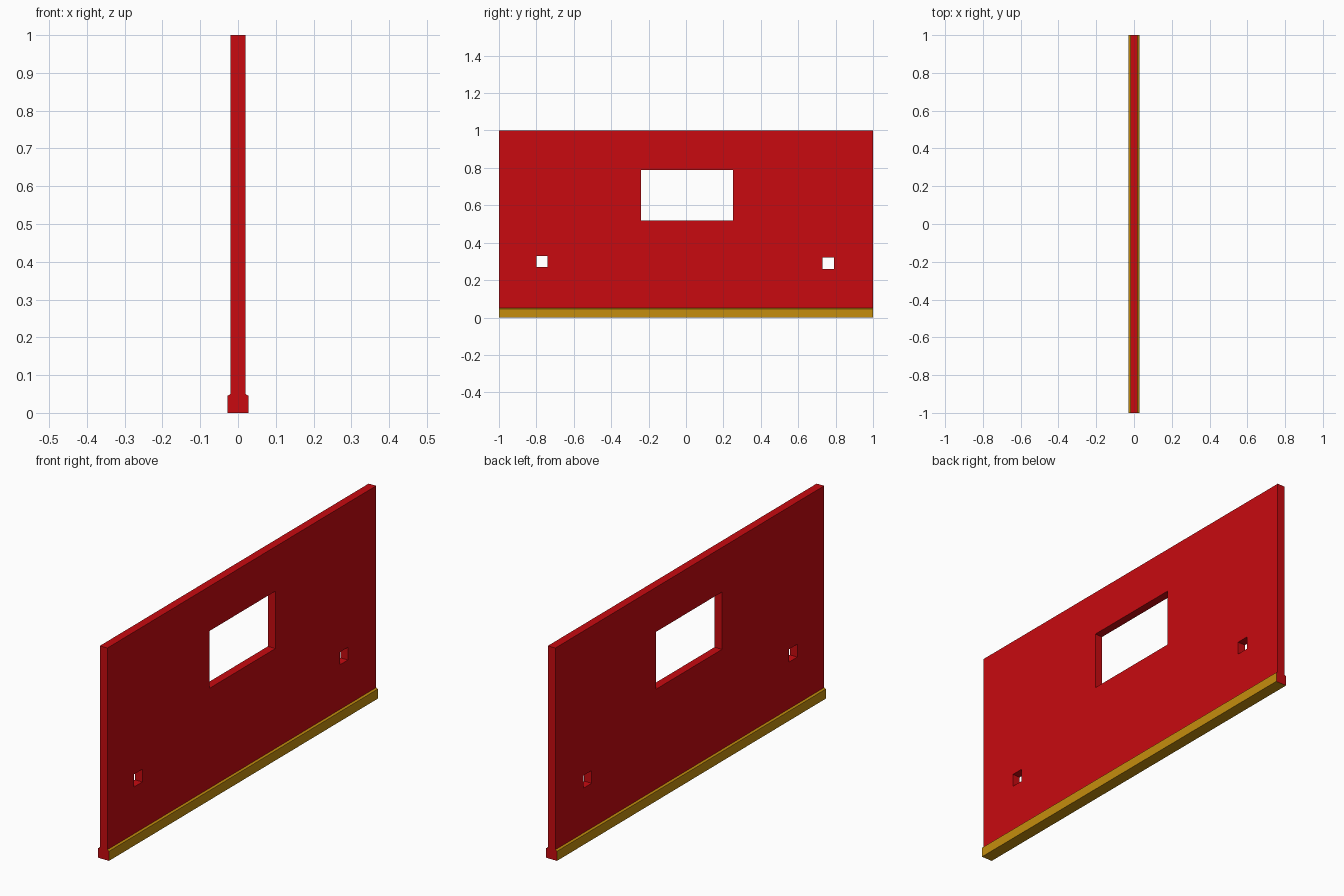
import bpy
import bmesh

if "Cube" in bpy.data.objects:
    bpy.data.objects.remove(bpy.data.objects["Cube"])


def material(name, color):
    m = bpy.data.materials.new(name)
    m.diffuse_color = color
    m.use_nodes = True
    m.node_tree.nodes["Principled BSDF"].inputs["Base Color"].default_value = m.diffuse_color
    return m


def add_mesh(name, bm):
    bmesh.ops.recalc_face_normals(bm, faces=bm.faces[:])
    mesh = bpy.data.meshes.new(name)
    bm.to_mesh(mesh)
    bm.free()
    obj = bpy.data.objects.new(name, mesh)
    bpy.context.collection.objects.link(obj)
    return obj


def cut_hole(target, name, y0, y1, z0, z1):
    bm = bmesh.new()
    bmesh.ops.create_cube(bm, size=1)
    for v in bm.verts:
        v.co = (v.co.x * 0.2, y0 if v.co.y < 0 else y1, z0 if v.co.z < 0 else z1)
    cutter = add_mesh(name, bm)
    mod = target.modifiers.new(name, 'BOOLEAN')
    mod.operation = 'DIFFERENCE'
    mod.solver = 'EXACT'
    mod.object = cutter
    bpy.context.view_layer.objects.active = target
    bpy.ops.object.modifier_apply(modifier=mod.name)
    bpy.data.objects.remove(cutter)


red = material("red_paint", (0.58, 0.003, 0.005, 1))
gold = material("gold_trim", (0.56, 0.27, 0.004, 1))

# Wall panel with chamfered skirting: half profile mirrored, extruded along y
half = [(0.028, 0), (0.028, 0.045), (0.0195, 0.05), (0.0195, 1)]
profile = half + [(-x, z) for x, z in reversed(half)]
bm = bmesh.new()
face = bm.faces.new([bm.verts.new((x, -1, z)) for x, z in profile])
ext = bmesh.ops.extrude_face_region(bm, geom=[face])
for v in ext["geom"]:
    if isinstance(v, bmesh.types.BMVert):
        v.co.y = 1
# the starting face is kept as the far cap when extruding a lone face
if not any(all(v.co.y < 0 for v in f.verts) for f in bm.faces):
    bmesh.ops.holes_fill(bm, edges=bm.edges[:])
wall = add_mesh("wall_panel", bm)

# Window and two small square sockets
cut_hole(wall, "window_cutter", -0.24, 0.25, 0.52, 0.79)
cut_hole(wall, "left_socket_cutter", -0.80, -0.74, 0.27, 0.33)
cut_hole(wall, "right_socket_cutter", 0.73, 0.79, 0.26, 0.32)

# Gold skirting faces, red everywhere else
wall.data.materials.clear()
wall.data.materials.append(red)
wall.data.materials.append(gold)
for p in wall.data.polygons:
    top = max(wall.data.vertices[i].co.z for i in p.vertices)
    p.material_index = 1 if top < 0.06 and abs(p.normal.y) < 0.5 else 0
